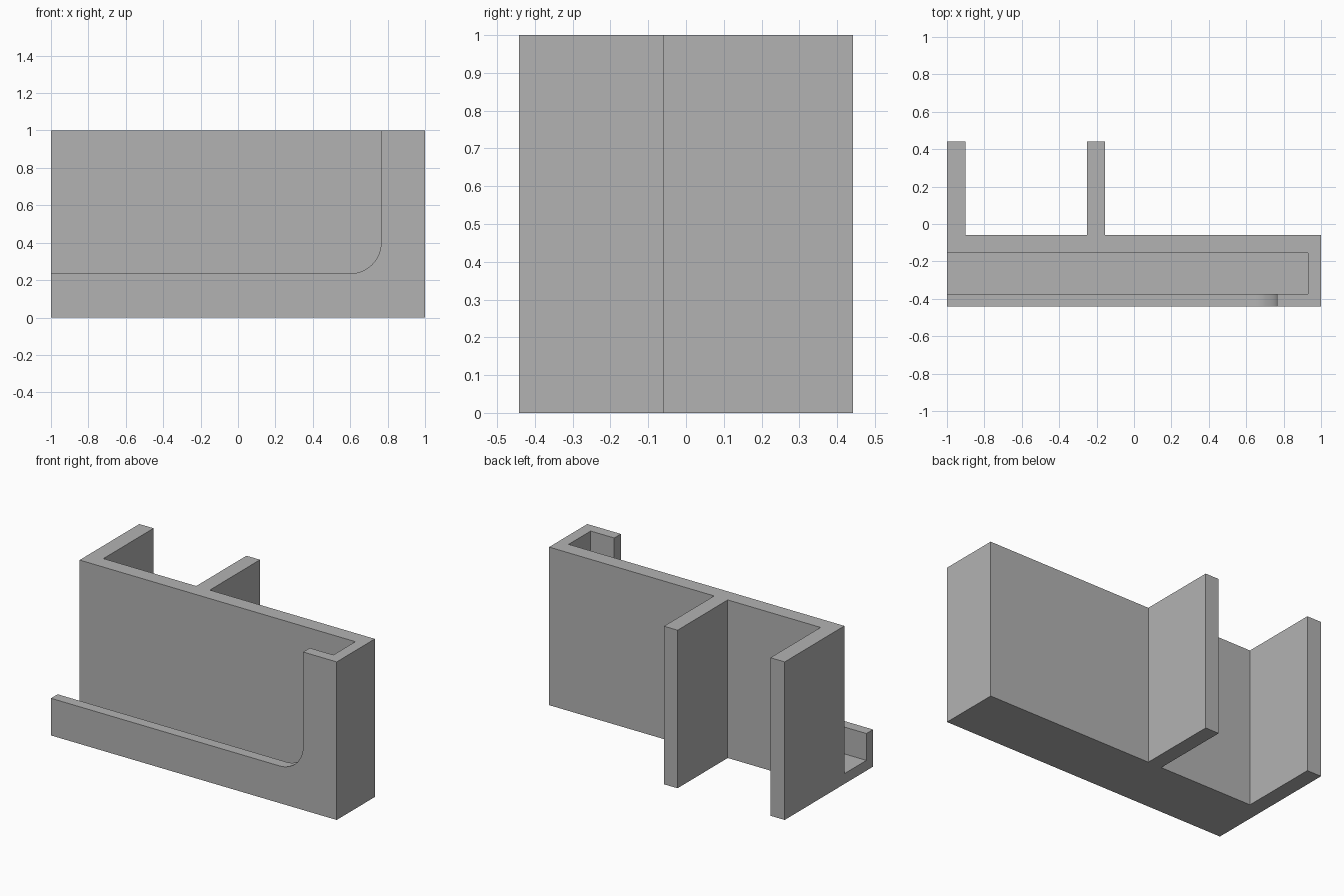
import bpy, bmesh, math
from mathutils import Vector

cube = bpy.data.objects.get("Cube")
if cube:
    bpy.data.objects.remove(cube, do_unlink=True)

grey = bpy.data.materials.new("plain grey")
grey.use_nodes = True
colour = (0.45, 0.45, 0.45, 1)
grey.diffuse_color = colour
grey.node_tree.nodes["Principled BSDF"].inputs["Base Color"].default_value = colour


def prism(name, points, direction):
    """Extrude a closed outline along a direction into a solid."""
    bm = bmesh.new()
    face = bm.faces.new([bm.verts.new(p) for p in points])
    moved = bmesh.ops.extrude_face_region(bm, geom=[face])["geom"]
    verts = [v for v in moved if isinstance(v, bmesh.types.BMVert)]
    bmesh.ops.translate(bm, verts=verts, vec=Vector(direction))
    bmesh.ops.recalc_face_normals(bm, faces=bm.faces)
    mesh = bpy.data.meshes.new(name)
    bm.to_mesh(mesh)
    bm.free()
    mesh.materials.append(grey)
    obj = bpy.data.objects.new(name, mesh)
    bpy.context.collection.objects.link(obj)
    return obj


FRONT, BACK, WALL_BACK = -0.4415, 0.4415, -0.06
POCKET_FRONT, POCKET_BACK = -0.375, -0.155
FLOOR, LIP, STOP, RADIUS = 0.065, 0.235, 0.765, 0.165
OVER = 1.2

# Body: block with two fins standing out at the back
plan = [(-1, FRONT), (1, FRONT), (1, WALL_BACK),
        (-0.155, WALL_BACK), (-0.155, BACK), (-0.25, BACK), (-0.25, WALL_BACK),
        (-0.9, WALL_BACK), (-0.9, BACK), (-1, BACK)]
body = prism("holder_body", [(x, y, 0) for x, y in plan], (0, 0, 1))

# Pocket: open at the top and at the right end
pocket_plan = [(-OVER, POCKET_FRONT), (0.93, POCKET_FRONT),
               (0.93, POCKET_BACK), (-OVER, POCKET_BACK)]
pocket = prism("pocket_cutter", [(x, y, FLOOR) for x, y in pocket_plan], (0, 0, OVER))

# Front opening with a rounded lower corner
steps = 16
outline = [(-OVER, OVER), (-OVER, LIP)]
for i in range(steps + 1):
    a = math.pi / 2 * i / steps
    outline.append((STOP - RADIUS + RADIUS * math.sin(a),
                    LIP + RADIUS - RADIUS * math.cos(a)))
outline.append((STOP, OVER))
opening = prism("front_opening_cutter", [(x, -0.5, z) for x, z in outline], (0, 0.2, 0))

# Cut the body, then drop the cutters
bpy.ops.object.select_all(action='DESELECT')
body.select_set(True)
bpy.context.view_layer.objects.active = body
for cutter in (pocket, opening):
    cutter.hide_render = True
    cut = body.modifiers.new(cutter.name, 'BOOLEAN')
    cut.operation = 'DIFFERENCE'
    cut.solver = 'EXACT'
    cut.object = cutter
    bpy.ops.object.modifier_apply(modifier=cut.name)
    bpy.data.objects.remove(cutter, do_unlink=True)

bpy.ops.object.shade_smooth_by_angle(angle=math.radians(30))
